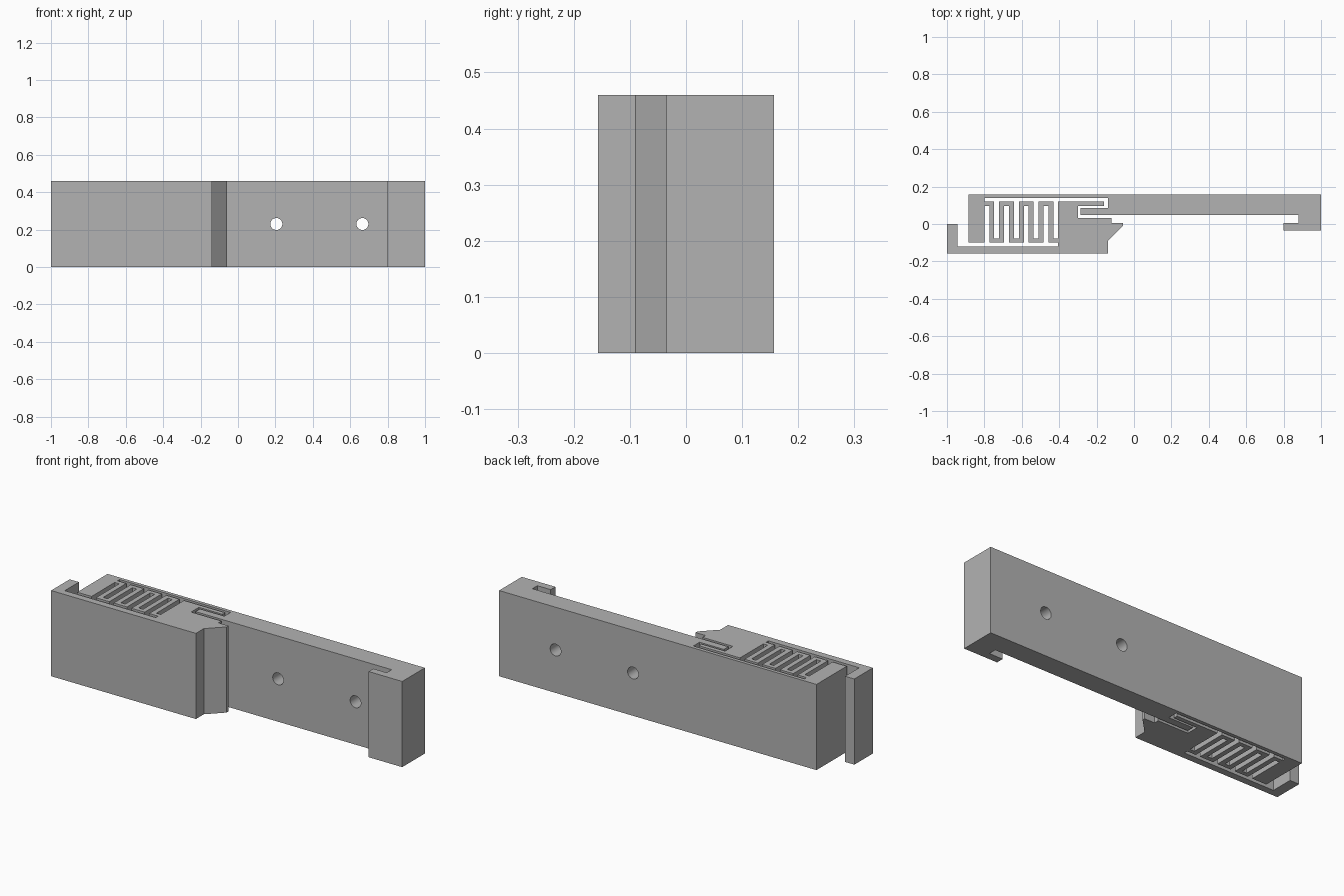
import bpy, bmesh, math

cube = bpy.data.objects.get("Cube")
if cube:
    bpy.data.objects.remove(cube, do_unlink=True)

HEIGHT = 0.46
BACK, FRONT = 0.157, -0.157
SPRING_L, SPRING_R = -0.80, -0.405      # ends of the folded spring
TOP, BOTTOM = 0.12, -0.10               # outer limits of the folds
WALL = 0.023                            # thickness of each fold
LEGS = 7
w = (SPRING_R - SPRING_L) / (2 * LEGS + 1)

# one flat grey plastic
grey = bpy.data.materials.new("grey_plastic")
grey.use_nodes = True
colour = (0.45, 0.45, 0.45, 1)
grey.diffuse_color = colour
grey.node_tree.nodes["Principled BSDF"].inputs["Base Color"].default_value = colour


def spring_sides():
    """Both edges of the zigzag spring, each running left to right."""
    upper, lower = [], []
    for i in range(LEGS):
        left = SPRING_L + (2 * i + 1) * w
        right = left + w
        if i % 2 == 0:
            upper += [(right, TOP), (right, BOTTOM + WALL)]
            lower += [(left, TOP - WALL), (left, BOTTOM)]
        else:
            upper += [(left, BOTTOM + WALL), (left, TOP)]
            lower += [(right, BOTTOM), (right, TOP - WALL)]
    return upper, lower


# rail with its hooked end and the tongue that guides the slider
rail = [(-0.885, BACK), (1, BACK), (1, -0.035), (0.80, -0.035),
        (0.80, 0.005), (0.88, 0.005), (0.88, 0.047), (-0.285, 0.047),
        (-0.285, 0.085), (-0.14, 0.085), (-0.14, 0.138),
        (SPRING_L, 0.138), (SPRING_L, TOP)]

# slider block: guide finger, wedge nose, long arm and thumb lip
slider = [(SPRING_R, BOTTOM + WALL), (SPRING_R, TOP), (-0.16, TOP),
          (-0.16, 0.097), (-0.30, 0.097), (-0.30, 0.031), (-0.12, 0.031),
          (-0.12, 0.005), (-0.06, 0.005), (-0.06, -0.01), (-0.14, -0.09),
          (-0.14, FRONT), (-1, FRONT), (-1, 0), (-0.945, 0),
          (-0.945, -0.12), (SPRING_R, -0.12), (SPRING_R, BOTTOM)]

# fixed block at the left end of the rail
block = [(SPRING_L, TOP - WALL), (SPRING_L, BOTTOM), (-0.885, BOTTOM)]

upper, lower = spring_sides()
outline = rail + upper + slider + lower[::-1] + block

# extrude the whole one-piece outline upward
bm = bmesh.new()
face = bm.faces.new([bm.verts.new((x, y, 0)) for x, y in outline])
extruded = bmesh.ops.extrude_face_region(bm, geom=[face])["geom"]
bmesh.ops.translate(bm, vec=(0, 0, HEIGHT),
                    verts=[v for v in extruded if isinstance(v, bmesh.types.BMVert)])
bmesh.ops.recalc_face_normals(bm, faces=bm.faces)
mesh = bpy.data.meshes.new("spring_latch")
bm.to_mesh(mesh)
bm.free()
mesh.materials.append(grey)
latch = bpy.data.objects.new("spring_latch", mesh)
bpy.context.collection.objects.link(latch)

# two round screw holes through the rail
for x in (0.205, 0.665):
    bpy.ops.mesh.primitive_cylinder_add(vertices=32, radius=0.032, depth=0.4,
                                        location=(x, 0.1, HEIGHT / 2),
                                        rotation=(math.pi / 2, 0, 0))
    cutter = bpy.context.object
    cutter.name = "hole_cutter"
    cutter.hide_render = True
    cutter.data.materials.append(grey)
    cut = latch.modifiers.new("screw_hole", 'BOOLEAN')
    cut.operation = 'DIFFERENCE'
    cut.solver = 'EXACT'
    cut.object = cutter
    bpy.context.view_layer.objects.active = latch
    bpy.ops.object.modifier_apply(modifier=cut.name)
    bpy.data.objects.remove(cutter, do_unlink=True)

bpy.ops.object.select_all(action='DESELECT')
latch.select_set(True)
bpy.context.view_layer.objects.active = latch
bpy.ops.object.shade_smooth_by_angle(angle=math.radians(30))
